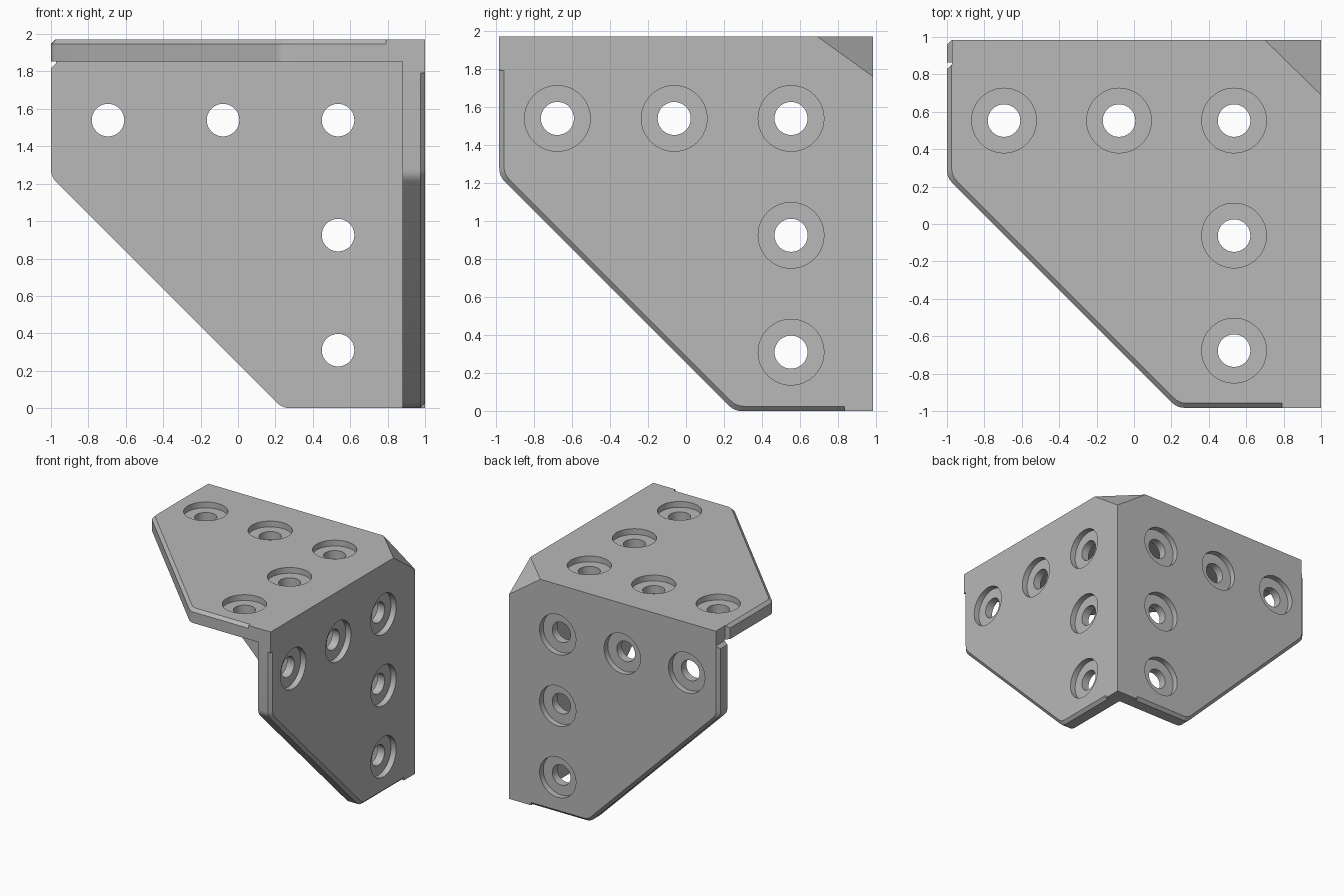
import bpy, bmesh, math
from mathutils import Vector

if "Cube" in bpy.data.objects:
    bpy.data.objects.remove(bpy.data.objects["Cube"], do_unlink=True)

CORNER = Vector((1.0, 0.983, 1.972))   # where the three plates meet
SIZE = Vector((2.0, 1.966, 1.972))
THICK, CHAMFER, SHOULDER = 0.12, 0.025, 0.735
FIRST_HOLE, PITCH = (0.465, 0.43, 0.432), 0.615
BORE, SINK, SINK_DEPTH, SIDES = 0.087, 0.173, 0.05, 48

steel = bpy.data.materials.new("bracket_grey")
steel.use_nodes = True
grey = (0.48, 0.48, 0.48, 1)
steel.diffuse_color = grey
steel.node_tree.nodes["Principled BSDF"].inputs["Base Color"].default_value = grey


def place(axes, u, v, w):
    """Point measured inward from the corner: along u, along v, in depth w."""
    p = CORNER.copy()
    for axis, d in zip(axes, (u, v, w)):
        p[axis] -= d
    return p


def finish(bm, name):
    bmesh.ops.remove_doubles(bm, verts=bm.verts, dist=1e-5)
    bmesh.ops.recalc_face_normals(bm, faces=bm.faces)
    mesh = bpy.data.meshes.new(name)
    bm.to_mesh(mesh)
    bm.free()
    mesh.materials.append(steel)
    obj = bpy.data.objects.new(name, mesh)
    bpy.context.collection.objects.link(obj)
    return obj


def skin(bm, rings):
    """Closed solid through a stack of rings."""
    loops = [[bm.verts.new(p) for p in ring] for ring in rings]
    n = len(loops[0])
    for a, b in zip(loops, loops[1:]):
        for i in range(n):
            j = (i + 1) % n
            bm.faces.new((a[i], a[j], b[j], b[i]))
    bm.faces.new(loops[0])
    bm.faces.new(loops[-1])


def rounded(p, before, after, d=0.04, steps=4):
    p = Vector(p)
    a, b = p + Vector(before).normalized() * d, p + Vector(after).normalized() * d
    ts = [i / steps for i in range(steps + 1)]
    return [a * (1 - t) ** 2 + p * 2 * t * (1 - t) + b * t * t for t in ts]


def outline(lu, lv, s1, s2, c):
    """Plate outline, set in by c along the free edges beyond the stubs."""
    k = c * math.tan(math.pi / 8)
    bu = lu + SHOULDER - lv
    pts = [(0, 0), (lu, 0), (lu, s1), (lu - c, s1)]
    pts += rounded((lu - c, SHOULDER - k), (0, -1), (-1, 1))
    pts += rounded((bu - k, lv - c), (1, -1), (-1, 0))
    return pts + [(s2, lv - c), (s2, lv), (0, lv)]


def plate(name, axes, s1, s2):
    lu, lv = SIZE[axes[0]], SIZE[axes[1]]
    bm = bmesh.new()
    skin(bm, [[place(axes, u, v, w) for u, v in outline(lu, lv, s1, s2, c)]
              for c, w in ((CHAMFER, 0), (0, CHAMFER), (0, THICK))])
    return finish(bm, name)


def boolean(target, tool, operation):
    mod = target.modifiers.new(operation.lower(), 'BOOLEAN')
    mod.object, mod.operation, mod.solver = tool, operation, 'EXACT'
    bpy.context.view_layer.objects.active = target
    bpy.ops.object.modifier_apply(modifier=mod.name)
    bpy.data.objects.remove(tool, do_unlink=True)


# Three plates, fused into one bracket
TOP, RIGHT, BACK = (0, 1, 2), (1, 2, 0), (0, 2, 1)
bracket = plate("corner_bracket", TOP, 0.13, 0.21)
boolean(bracket, plate("right_plate", RIGHT, 0.18, 0.15), 'UNION')
boolean(bracket, plate("back_plate", BACK, 0.13, 0.21), 'UNION')

# Counterbored screw holes, five in an L on each plate
bm = bmesh.new()
for axes in (TOP, RIGHT, BACK):
    u0, v0 = FIRST_HOLE[axes[0]], FIRST_HOLE[axes[1]]
    for i, j in ((0, 0), (1, 0), (2, 0), (0, 1), (0, 2)):
        rings = []
        for r, w in ((SINK, -0.05), (SINK, SINK_DEPTH), (BORE, SINK_DEPTH), (BORE, 0.2)):
            angles = [2 * math.pi * k / SIDES for k in range(SIDES)]
            rings.append([place(axes, u0 + i * PITCH + r * math.cos(a),
                                v0 + j * PITCH + r * math.sin(a), w) for a in angles])
        skin(bm, rings)
boolean(bracket, finish(bm, "hole_cutter"), 'DIFFERENCE')

# Sloped cut across the outer corner
cut = [CORNER - Vector(d) for d in ((0.3, 0, 0), (0, 0.293, 0), (0, 0, 0.21))]
mid = sum(cut, Vector()) / 3
bm = bmesh.new()
for p in [mid + (q - mid) * 4 for q in cut] + [CORNER + Vector((1, 1, 1))]:
    bm.verts.new(p)
bmesh.ops.convex_hull(bm, input=bm.verts)
boolean(bracket, finish(bm, "corner_cutter"), 'DIFFERENCE')

# Small flared relief at the left end of the back top edge
bm = bmesh.new()
rings = []
for u, e in ((SIZE.x - 0.028, 0.128), (SIZE.x + 0.03, 0.182)):
    rings.append([place(TOP, u, v, w) for v, w in ((-0.1, -0.1), (e, -0.1), (e, e), (-0.1, e))])
skin(bm, rings)
boolean(bracket, finish(bm, "relief_cutter"), 'DIFFERENCE')

# Smooth bores and rounded corners, sharp edges elsewhere
bpy.ops.object.select_all(action='DESELECT')
bracket.select_set(True)
bpy.context.view_layer.objects.active = bracket
bpy.ops.object.shade_smooth_by_angle(angle=math.radians(25))
